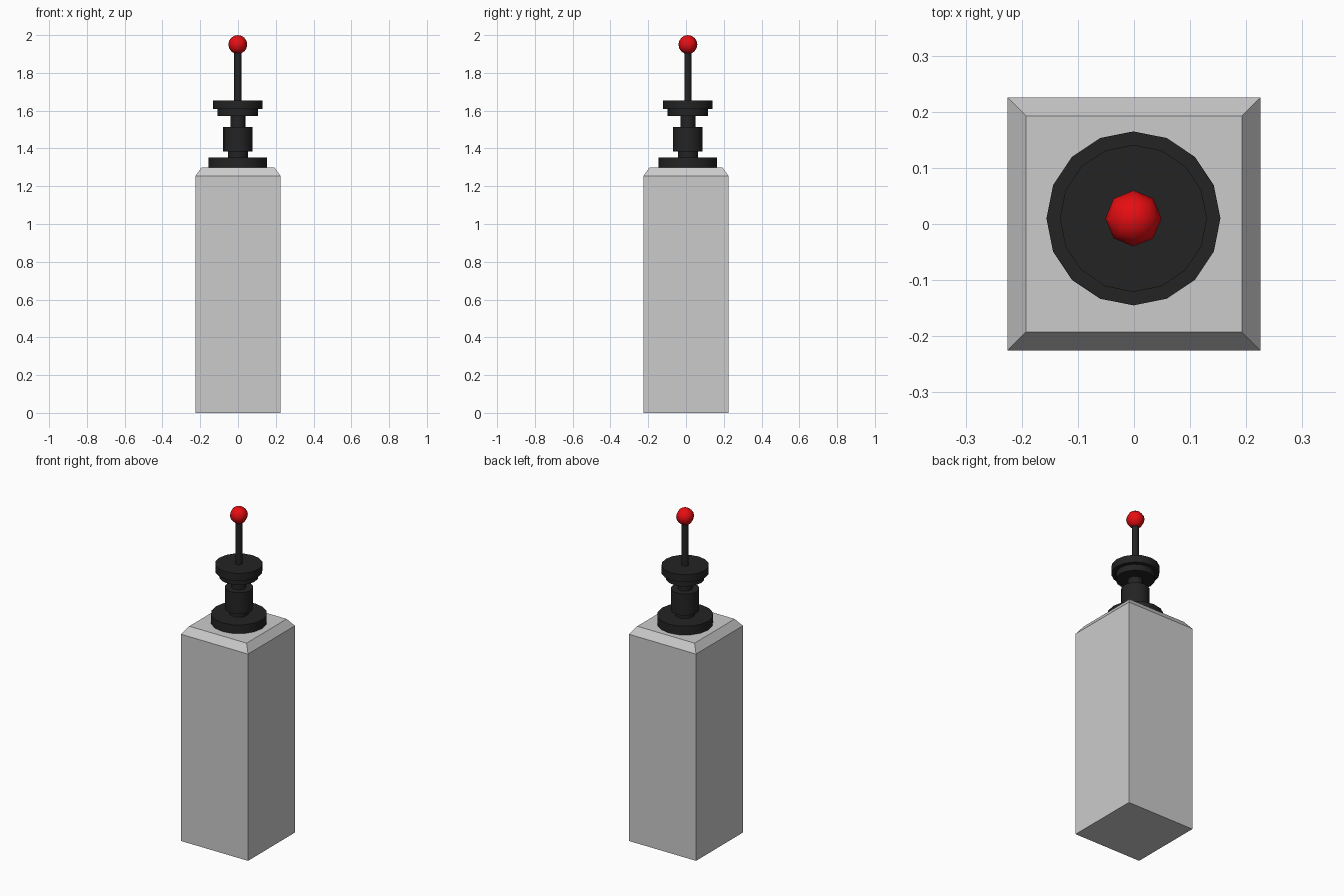
import bpy, bmesh
from math import radians

if "Cube" in bpy.data.objects:
    bpy.data.objects.remove(bpy.data.objects["Cube"])


def material(name, rgb):
    m = bpy.data.materials.new(name)
    m.use_nodes = True
    m.diffuse_color = (*rgb, 1)
    m.node_tree.nodes["Principled BSDF"].inputs["Base Color"].default_value = (*rgb, 1)
    return m


GREY = material("light_grey", (0.6, 0.6, 0.6))
BLACK = material("soft_black", (0.017, 0.017, 0.017))
RED = material("bright_red", (0.8, 0.004, 0.006))
AXIS_X, AXIS_Y = -0.001, 0.01  # fittings sit slightly off the post centre


def finish(name, mat, angle=30):
    ob = bpy.context.object
    ob.name = ob.data.name = name
    ob.data.materials.append(mat)
    bpy.ops.object.shade_smooth_by_angle(angle=radians(angle))
    return ob


def disc(name, radius, bottom, top):
    bpy.ops.mesh.primitive_cylinder_add(
        vertices=16, radius=radius, depth=top - bottom,
        location=(AXIS_X, AXIS_Y, (bottom + top) / 2))
    return finish(name, BLACK)


# Square post with a chamfered top
bm = bmesh.new()
bmesh.ops.create_cube(bm, size=1)
for v in bm.verts:
    v.co = (v.co.x * 0.45, v.co.y * 0.45, 1.255 if v.co.z > 0 else 0)
top = max(bm.faces, key=lambda f: f.calc_center_median().z)
bmesh.ops.inset_region(bm, faces=[top], thickness=0.046)
for v in top.verts:
    v.co.z = 1.3
mesh = bpy.data.meshes.new("post")
bm.to_mesh(mesh)
bm.free()
post = bpy.data.objects.new("post", mesh)
mesh.materials.append(GREY)
bpy.context.collection.objects.link(post)

# Stacked turned fittings
for name, radius, bottom, top in (
        ("base_flange", 0.155, 1.30, 1.353),
        ("lower_neck", 0.053, 1.353, 1.383),
        ("barrel", 0.078, 1.383, 1.513),
        ("upper_neck", 0.04, 1.513, 1.573),
        ("lower_plate", 0.107, 1.573, 1.61),
        ("upper_plate", 0.131, 1.61, 1.655),
        ("rod", 0.019, 1.655, 1.93)):
    disc(name, radius, bottom, top)

# Ball at the tip
bpy.ops.mesh.primitive_uv_sphere_add(
    segments=8, ring_count=8, radius=0.05, location=(AXIS_X, AXIS_Y, 1.95))
finish("tip_ball", RED, 60)
